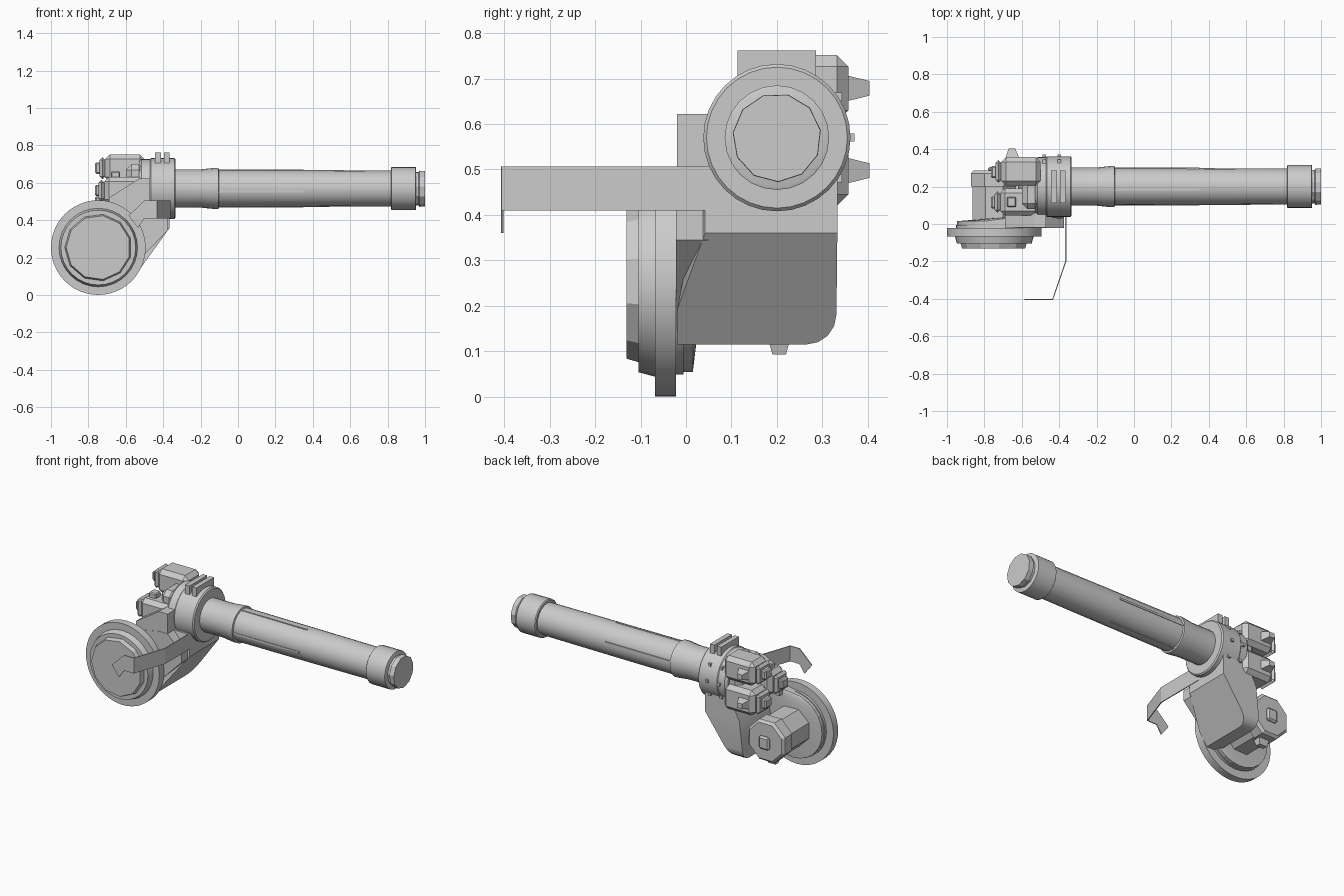
import bpy, bmesh, math
from mathutils import Vector, Matrix

old = bpy.data.objects.get("Cube")
if old:
    bpy.data.objects.remove(old, do_unlink=True)

grey = bpy.data.materials.new("machine_grey")
grey.use_nodes = True
grey.diffuse_color = (0.6, 0.6, 0.6, 1)
grey.node_tree.nodes["Principled BSDF"].inputs["Base Color"].default_value = (0.6, 0.6, 0.6, 1)


def finish(name, bm, smooth=False, bevel=0):
    bmesh.ops.recalc_face_normals(bm, faces=bm.faces)
    mesh = bpy.data.meshes.new(name)
    bm.to_mesh(mesh)
    bm.free()
    mesh.materials.append(grey)
    ob = bpy.data.objects.new(name, mesh)
    bpy.context.collection.objects.link(ob)
    if bevel:
        mod = ob.modifiers.new("edge_bevel", 'BEVEL')
        mod.width, mod.segments = bevel, 1
    if smooth:
        bpy.ops.object.select_all(action='DESELECT')
        ob.select_set(True)
        bpy.context.view_layer.objects.active = ob
        bpy.ops.object.shade_smooth_by_angle(angle=math.radians(32))
    return ob


def box(name, x, y, z, bevel=0):
    bm = bmesh.new()
    bmesh.ops.create_cube(bm, size=1)
    for v in bm.verts:
        for i, r in enumerate((x, y, z)):
            v.co[i] = r[0] if v.co[i] < 0 else r[1]
    return finish(name, bm, bevel=bevel)


def hull(name, points, smooth=False):
    bm = bmesh.new()
    for p in points:
        bm.verts.new(p)
    bmesh.ops.convex_hull(bm, input=bm.verts)
    loose = [v for v in bm.verts if not v.link_faces]
    bmesh.ops.delete(bm, geom=loose, context='VERTS')
    bmesh.ops.dissolve_limit(bm, angle_limit=0.01, verts=bm.verts, edges=bm.edges)
    return finish(name, bm, smooth)


def turned(name, axis, centre, profile, sides, smooth=True, phase=0.0):
    """Closed solid from (position, radius) pairs along the x or y axis."""
    bm = bmesh.new()
    rings = []
    for pos, rad in profile:
        ring = []
        for i in range(sides):
            a = math.tau * (i + phase) / sides
            u, w = centre[0] + rad * math.cos(a), centre[1] + rad * math.sin(a)
            ring.append(bm.verts.new((pos, u, w) if axis == 'x' else (u, pos, w)))
        rings.append(ring)
    for a, b in zip(rings, rings[1:]):
        for i in range(sides):
            j = (i + 1) % sides
            bm.faces.new((a[i], a[j], b[j], b[i]))
    bm.faces.new(rings[0])
    bm.faces.new(rings[-1])
    return finish(name, bm, smooth)


PIVOT = (-0.747, 0.254)   # x, z of the base joint
AXIS = (0.2, 0.57)        # y, z of the tube

# Base joint: flange, hub and faceted cap
turned("base_flange", 'y', PIVOT, [(-0.068, 0.253), (-0.022, 0.253)], 48)
turned("base_hub", 'y', PIVOT, [(-0.105, 0.2), (-0.068, 0.21)], 32)
turned("base_cap", 'y', PIVOT, [(-0.131, 0.172), (-0.104, 0.18)], 11, False, 0.5)
turned("flange_back", 'y', PIVOT, [(-0.022, 0.205), (-0.006, 0.205), (-0.006, 0.165), (0.006, 0.165)], 32)

# Base motor behind the flange, with plugs
turned("base_motor", 'y', PIVOT, [(-0.01, 0.125), (0.2, 0.125), (0.2, 0.135), (0.27, 0.135), (0.285, 0.12)],
       8, False, 0.5)
box("base_motor_plug", (-0.78, -0.71), (0.28, 0.305), (0.21, 0.29), 0.01)
hull("base_motor_socket", [(x, y, 0.13) for x in (-0.78, -0.71) for y in (0.18, 0.23)]
     + [(x, y, 0.093) for x in (-0.77, -0.72) for y in (0.19, 0.22)])

# Arm housing that drops from the collar, with a rounded lower back edge
arm = []
for x, z in ((-0.365, 0.5), (-0.365, 0.36), (-0.53, 0.5), (-0.6, 0.36)):
    arm += [(x, 0.042, z), (x, 0.333, z)]
for i in range(5):
    a = math.pi / 2 * i / 4
    y, z = 0.265 + 0.066 * math.sin(a), 0.181 - 0.066 * math.cos(a)
    arm += [(-0.365 - (0.36 - z) * 0.72, y, z), (-0.62, y, z)]
for z in (0.115, 0.19):
    arm += [(-0.365 - (0.36 - z) * 0.72, -0.02, z), (-0.62, -0.02, z)]
hull("arm_housing", arm, True)

# Web that joins the flange to the collar
web = [(PIVOT[0] + 0.2 * math.cos(math.tau * i / 24), y, PIVOT[1] + 0.2 * math.sin(math.tau * i / 24))
       for i in range(24) for y in (-0.022, 0.015)]
web += [(x, y, z) for x, z in ((-0.375, 0.41), (-0.375, 0.345), (-0.47, 0.5), (-0.53, 0.5))
        for y in (-0.022, 0.05)]
hull("joint_web", web)
hull("web_gusset", [(x, y, z) for x, z in ((-0.47, 0.47), (-0.47, 0.622), (-0.53, 0.622), (-0.69, 0.52),
                                           (-0.69, 0.44)) for y in (-0.02, 0.07)])

# Collar around the tube root
turned("collar", 'x', AXIS, [(-0.53, 0.145), (-0.515, 0.158), (-0.47, 0.158), (-0.465, 0.162),
                             (-0.34, 0.162), (-0.333, 0.155)], 32)
for x in (-0.443, -0.395):
    box("collar_fin", (x, x + 0.03), (0.113, 0.286), (0.66, 0.762))
for x in (-0.48, -0.4):
    for z in (0.48, 0.57, 0.66):
        y = AXIS[0] + math.sqrt(0.162 ** 2 - (z - AXIS[1]) ** 2)
        box("collar_bolt", (x - 0.009, x + 0.009), (y - 0.02, y + 0.009), (z - 0.009, z + 0.009))

# Three motors clustered behind the collar, each stepped down at the tail
for label, y0, y1, z0, z1, tail in (("upper", 0.205, 0.357, 0.605, 0.752, -0.71),
                                    ("lower", 0.205, 0.357, 0.42, 0.575, -0.71),
                                    ("front", 0.045, 0.19, 0.485, 0.632, -0.715)):
    cy, cz = (y0 + y1) / 2, (z0 + z1) / 2
    box(label + "_motor", (tail, -0.5), (y0, y1), (z0, z1), 0.025)
    box(label + "_motor_rear", (tail - 0.03, tail), (y0 + 0.015, y1 - 0.015), (z0 + 0.015, z1 - 0.015), 0.02)
    box(label + "_motor_plug", (-0.765, tail), (cy - 0.035, cy + 0.03), (cz - 0.03, cz + 0.03), 0.008)
    if label == "front":
        box("front_socket", (-0.68, -0.63), (cy - 0.027, cy + 0.027), (z1 - 0.01, z1 + 0.03), 0.006)
    else:
        hull(label + "_socket", [(x, y1 - 0.01, cz + d) for x in (-0.69, -0.61) for d in (-0.03, 0.03)]
             + [(x, 0.404, cz + d) for x in (-0.67, -0.635) for d in (-0.016, 0.016)])
box("motor_mount", (-0.6, -0.5), (0.08, 0.33), (0.46, 0.7), 0.03)

# Long tube with a swollen root, shallow ribs and an end collar
turned("tube_root", 'x', AXIS, [(-0.34, 0.102), (-0.2, 0.102), (-0.125, 0.11), (-0.105, 0.11), (-0.1, 0.095)], 20)
turned("tube", 'x', AXIS, [(-0.12, 0.1), (0.35, 0.0985), (0.83, 0.096)], 20)
for i in range(4):
    a = math.tau * (i + 0.1) / 4
    y, z = AXIS[0] + 0.096 * math.cos(a), AXIS[1] + 0.096 * math.sin(a)
    box("tube_rib", (-0.11, 0.35), (y - 0.006, y + 0.006), (z - 0.006, z + 0.006))
turned("end_collar", 'x', AXIS, [(0.817, 0.108), (0.822, 0.115), (0.95, 0.115), (0.953, 0.108)], 24)
turned("end_cap", 'x', AXIS, [(0.95, 0.09), (0.965, 0.09), (0.97, 0.098), (1.0, 0.097)], 11, False, 0.3)

# Bent strip bracket with a drooping tip
path = [(-0.365, 0.12), (-0.365, -0.2), (-0.435, -0.404), (-0.5, -0.404)]
bm = bmesh.new()
low = [bm.verts.new((x, y, 0.41)) for x, y in path]
high = [bm.verts.new((x, y, 0.506)) for x, y in path]
for i in range(3):
    bm.faces.new((low[i], low[i + 1], high[i + 1], high[i]))
tip = [bm.verts.new((x, -0.404, z)) for x, z in ((-0.535, 0.36), (-0.585, 0.425))]
bm.faces.new((low[3], tip[0], tip[1], high[3]))
strip = finish("strip_bracket", bm)
solid = strip.modifiers.new("thickness", 'SOLIDIFY')
solid.thickness, solid.offset = 0.006, 0
